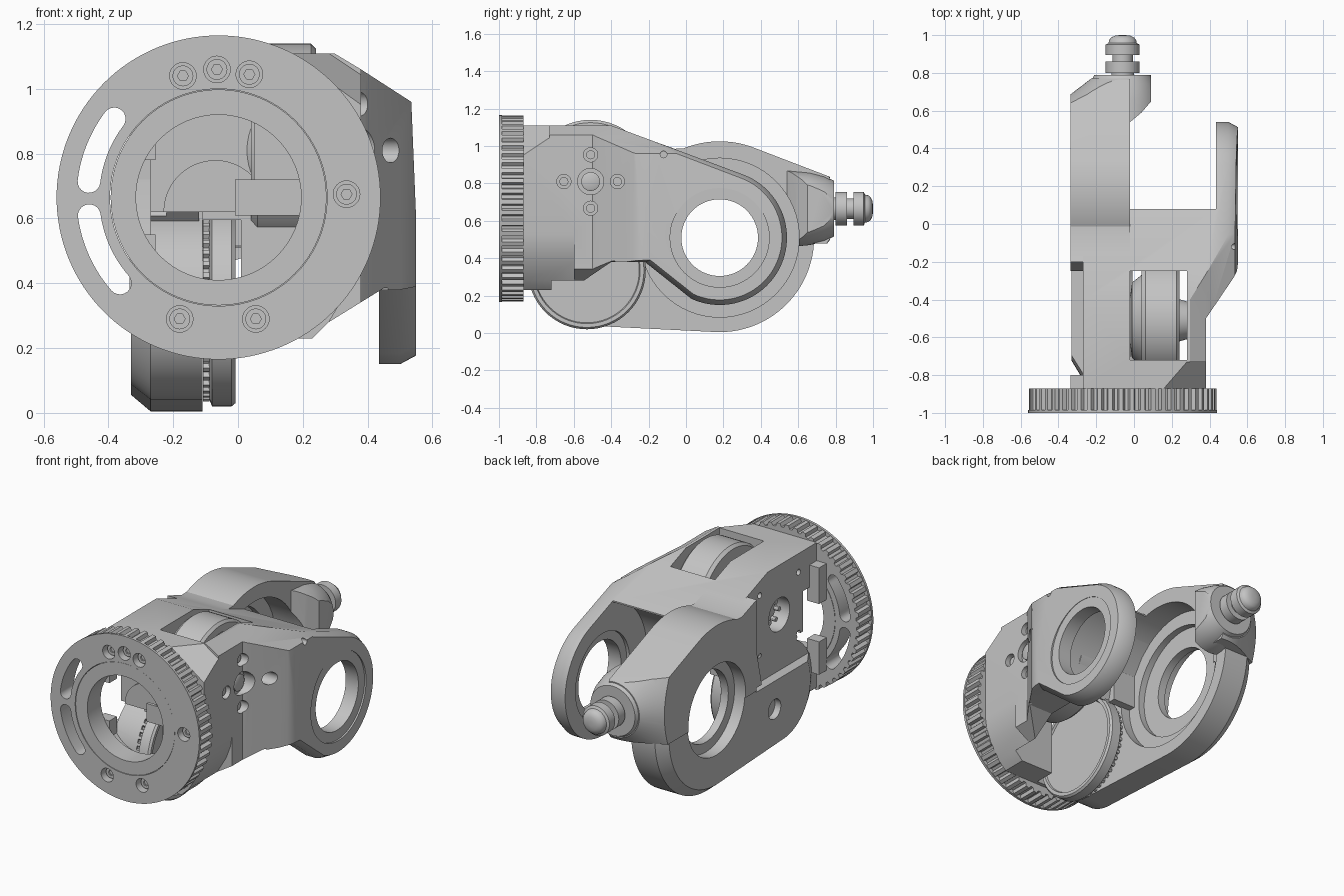
import bpy, bmesh, math
from math import cos, sin, pi, radians

if "Cube" in bpy.data.objects:
    bpy.data.objects.remove(bpy.data.objects["Cube"])

grey = bpy.data.materials.new("plain grey")
grey.use_nodes = True
colour = (0.55, 0.55, 0.55, 1)
grey.diffuse_color = colour
grey.node_tree.nodes["Principled BSDF"].inputs["Base Color"].default_value = colour

RING = (0.18, 0.51)      # arm bearing axis (y, z)
AXLE = (-0.51, 0.81)     # upper pulley axis (y, z)
LOWER = (-0.53, 0.335)   # lower pulley axis (y, z)
FLANGE = (-0.06, 0.665)  # front flange axis (x, z)


def place(axis, u, v, w):
    return {"x": (w, u, v), "y": (u, w, v), "z": (u, v, w)}[axis]


def arc(c, r, a=0, b=360, n=64):
    full = abs(b - a) == 360
    steps = n if full else n + 1
    return [(c[0] + r * cos(radians(a + (b - a) * i / n)),
             c[1] + r * sin(radians(a + (b - a) * i / n))) for i in range(steps)]


def prism(name, pts, axis, layers, centre=(0, 0), hull=False):
    """Stack scaled copies of an outline along an axis; layers are (position, scale)."""
    bm = bmesh.new()
    rows = [[bm.verts.new(place(axis, centre[0] + (u - centre[0]) * s,
                                centre[1] + (v - centre[1]) * s, w))
             for u, v in pts] for w, s in layers]
    if hull:
        bmesh.ops.convex_hull(bm, input=bm.verts[:])
        loose = [v for v in bm.verts if not v.link_faces]
        bmesh.ops.delete(bm, geom=loose, context="VERTS")
        bmesh.ops.dissolve_limit(bm, angle_limit=0.01, verts=bm.verts[:], edges=bm.edges[:])
    else:
        bm.faces.new(rows[0])
        bm.faces.new(rows[-1])
        for lo, hi in zip(rows, rows[1:]):
            for i in range(len(pts)):
                j = (i + 1) % len(pts)
                bm.faces.new((lo[i], lo[j], hi[j], hi[i]))
    bmesh.ops.recalc_face_normals(bm, faces=bm.faces[:])
    me = bpy.data.meshes.new(name)
    bm.to_mesh(me)
    bm.free()
    ob = bpy.data.objects.new(name, me)
    me.materials.append(grey)
    bpy.context.collection.objects.link(ob)
    return ob


def cyl(name, axis, c, a, b, r, n=64):
    return prism(name, arc(c, r, n=n), axis, [(a, 1), (b, 1)], c)


def box(name, x, y, z):
    return prism(name, [(x[0], y[0]), (x[1], y[0]), (x[1], y[1]), (x[0], y[1])],
                 "z", [(z[0], 1), (z[1], 1)])


def boolean(ob, tools, operation="DIFFERENCE", keep=False):
    bpy.context.view_layer.objects.active = ob
    for t in tools:
        m = ob.modifiers.new("cut", "BOOLEAN")
        m.operation, m.solver, m.object = operation, "EXACT", t
        bpy.ops.object.modifier_apply(modifier=m.name)
        if not keep:
            bpy.data.objects.remove(t)
    return ob


def turned(name, axis, c, profile):
    """Turned part from (position, radius) pairs."""
    return prism(name, arc(c, 1), axis, profile, c)


# Main body with its right arm: side profile crossed with plan and front outlines
side = [(-0.87, 1.11), (-0.4, 1.11)] + arc(RING, 0.36, 69, -115, 48) + \
       [(-0.22, 0.38), (-0.4, 0.38), (-0.62, 0.23), (-0.87, 0.23)]
body = prism("body_and_arm", side, "x", [(-0.27, 1), (0.5, 1), (0.56, 0.91)], RING)
plan = [(-0.4, -0.9), (0.38, -0.9), (0.38, -0.5), (0.395, -0.48), (0.415, -0.45), (0.53, -0.28),
        (0.545, -0.25), (0.55, -0.21), (0.55, 0.6), (0.435, 0.6), (0.435, 0.08), (-0.4, 0.08)]
front = [(-0.5, 0), (0.7, 0), (0.56, 0.35), (0.535, 0.96), (0.38, 1.06), (0.28, 1.12), (-0.5, 1.12)]
boolean(body, [prism("plan", plan, "z", [(-0.1, 1), (1.3, 1)]),
               prism("front", front, "y", [(-1, 1), (1, 1)])], "INTERSECT")
corner = [(0.2, 0.2), (0.28, 0.28), (0.34, 0.38), (0.37, 0.46), (0.38, 0.53), (0.7, 0.53), (0.7, 0.2)]
under = [(0.2, 0.2), (0.28, 0.28), (0.45, 0.385), (0.7, 0.385), (0.7, 0.2)]
wedge = prism("wedge", [(0.15, -0.88), (0.28, -0.73), (0.4, -0.73), (0.4, -0.88)],
              "z", [(1.3, 1), (1.11, 1)])
for v in wedge.data.vertices:
    if v.co.z < 1.2 and v.co.x > 0.3:
        v.co.z = 1.03 if v.co.y > -0.8 else 0.93
cuts = [
    wedge,
    cyl("arm_clearance", "x", RING, -0.5, 0.435, 0.425),
    cyl("arm_hole", "x", RING, 0.4, 0.7, 0.205),
    cyl("arm_inner_seat", "x", RING, 0.4, 0.455, 0.26),
    cyl("arm_outer_seat", "x", RING, 0.54, 0.7, 0.265),
    box("pulley_window", (-0.02, 0.28), (-0.72, -0.25), (0.1, 1.3)),
    box("web_tip", (-0.11, 0.28), (-0.3, -0.1), (0.3, 0.5)),
    cyl("front_bore", "y", FLANGE, -1, -0.74, 0.29),
    cyl("lower_pulley_slot", "x", LOWER, -0.12, 0.01, 0.335),
    prism("round_corner", corner, "y", [(-1, 1), (-0.6, 1)]),
    prism("under_corner", under, "y", [(-0.61, 1), (-0.38, 1)]),
    cyl("left_hub_hole", "x", AXLE, -0.4, -0.1, 0.1),
    prism("left_opening", [(-0.78, 0.62), (-0.7, 0.62), (-0.62, 0.54), (-0.4, 0.54), (-0.32, 0.48),
                           (-0.4, 0.42), (-0.78, 0.42)], "x", [(-0.4, 1), (-0.11, 1)]),
    cyl("pin_hole", "x", (-0.12, 0.955), 0.5, 0.7, 0.018, n=16),
    cyl("axle_pocket", "x", AXLE, 0.35, 0.7, 0.07, n=32),
]
for dy, dz in ((0.143, 0), (-0.143, 0), (0, 0.143), (0, -0.143)):
    at = (AXLE[0] + dy, AXLE[1] + dz)
    cuts.append(cyl("screw_pocket", "x", at, 0.34, 0.7, 0.038, n=24))
    cyl("side_screw", "x", at, 0.33, 0.36, 0.024, n=24)
    at = (AXLE[0] + dy * 1.3 + dz * 1.3, AXLE[1] + dz * 1.3 - dy * 1.3)
    cuts.append(cyl("left_screw_hole", "x", at, -0.4, -0.22, 0.018, n=16))
boolean(body, cuts)

# Left front ribs and the guards inside the front bore
for low, high in ((0.35, 0.55), (0.78, 1.0)):
    box("left_front_rib", (-0.335, -0.255), (-0.872, -0.8), (low, high))
box("bore_guard", (0.05, 0.25), (-0.86, -0.845), (0.61, 0.9))
box("bore_crossbar", (-0.01, 0.25), (-0.865, -0.845), (0.61, 0.72))
prism("bore_hub", arc((-0.07, 0.62), 0.16, 0, 180, 24), "y", [(-0.76, 1), (-0.7, 1)])

# Left housing plate, reaching from the lower pulley round the ring to the knob boss
outline = arc(RING, 0.505, n=96) + arc(LOWER, 0.295)
housing = prism("left_housing", outline, "x", [(-0.33, 0.9), (-0.27, 1), (-0.11, 1)], RING, hull=True)
rim_pts = arc(RING, 0.515, n=96) + [(0.77, 0.835), (0.77, 0.48)]
rim = prism("left_housing_rim", rim_pts, "x", [(-0.335, 1), (-0.02, 1)], RING, hull=True)
shoulder = prism("left_shoulder", [(-0.2, 1.035), (-0.06, 0.985), (0.06, 0.99), (0.04, 0.93),
                                   (-0.05, 0.87), (-0.13, 0.8), (-0.2, 0.7), (-0.2, 0.5), (-0.25, 0.5),
                                   (-0.2, 0.72)], "x", [(-0.335, 1), (-0.02, 1)])
# The far end of the rim is turned to a cone about the knob axis
end_cone = turned("end_cone", "y", FLANGE, [(-1, 2), (0.5, 0.75), (0.6, 0.42), (0.685, 0.278), (0.79, 0.14)])
boolean(rim, [box("below", (-0.5, 0.5), (-1, 0.9), (-0.3, 0.48)),
              box("before", (-0.5, 0.5), (-1, -0.2), (0.3, 1.2))])
boolean(rim, [end_cone], "INTERSECT")
boolean(housing, [box("side_recess", (-0.5, -0.27), (-1, -0.2), (0.47, 1.2)),
                  box("top_recess", (-0.5, 0), (-1, -0.2), (0.62, 1.2)),
                  cyl("dish", "x", (-0.38, 0.3), -0.5, -0.29, 0.06, n=32)])
bores = [cyl("inner_bore", "x", RING, -0.17, 0.3, 0.425),
         cyl("bearing_seat", "x", RING, -0.21, 0.3, 0.34),
         cyl("through_hole", "x", RING, -0.5, 0.3, 0.215),
         cyl("outer_seat", "x", RING, -0.5, -0.26, 0.275)]
for part in (housing, rim):
    boolean(part, bores, keep=True)

# Knob boss and knob
boss = turned("knob_boss", "y", FLANGE, [(0.5, 0.21), (0.66, 0.195), (0.74, 0.175), (0.79, 0.15)])
slope = [(-0.02, 0.4), (-0.02, 0.54), (0.04, 0.59), (0.1, 0.66), (0.3, 0.66), (0.3, 0.4)]
boolean(boss, bores[:1] + [prism("boss_slope", slope, "z", [(0, 1), (1.2, 1)]),
                           box("boss_side", (0.09, 0.4), (0.4, 0.9), (0, 1.2))])
for b in bores[1:]:
    bpy.data.objects.remove(b)
turned("knob", "y", FLANGE, [(0.77, 0.06), (0.8, 0.06), (0.8, 0.09), (0.86, 0.09), (0.86, 0.055),
                             (0.895, 0.055), (0.895, 0.09), (0.95, 0.09), (0.957, 0.075),
                             (0.975, 0.071), (0.988, 0.06), (0.997, 0.04), (1.0, 0.015)])

# Upper pulley, axle and hub
turned("upper_pulley", "x", AXLE, [(0.04, 0.27), (0.04, 0.315), (0.06, 0.33), (0.225, 0.33),
                                   (0.24, 0.315), (0.24, 0.27), (0.21, 0.26), (0.21, 0.12), (0.28, 0.1)])
turned("pulley_hub", "x", AXLE, [(-0.2, 0.06), (-0.03, 0.06), (-0.01, 0.2), (0.04, 0.24)])
turned("axle", "x", AXLE, [(0.2, 0.05), (0.365, 0.05), (0.37, 0.04)])
for at in arc(AXLE, 0.06, n=6):
    cyl("hub_pin", "x", at, -0.23, -0.15, 0.014, n=12)

# Lower pulley with a toothed flank
turned("lower_pulley", "x", LOWER, [(-0.09, 0.29), (-0.08, 0.315), (-0.02, 0.315), (-0.008, 0.305),
                                    (-0.008, 0.285), (-0.02, 0.28)])


def gear(c, count, low, high):
    pts = []
    for i in range(count):
        for f, r in ((0, low), (0.3, low), (0.45, high), (0.85, high)):
            a = 2 * pi * (i + f) / count
            pts.append((c[0] + r * cos(a), c[1] + r * sin(a)))
    return pts


prism("lower_pulley_teeth", gear(LOWER, 48, 0.285, 0.3), "x", [(-0.108, 1), (-0.088, 1)])

# Front flange: thin plate with a toothed rim behind it
plates = [cyl("flange_front", "y", FLANGE, -1, -0.985, 0.5, n=128),
          prism("flange_teeth", gear(FLANGE, 54, 0.477, 0.497), "y", [(-0.985, 1), (-0.87, 1)])]


def slot(a, b):
    mid, half = 0.403, 0.035
    ends = [(FLANGE[0] + mid * cos(radians(t)), FLANGE[1] + mid * sin(radians(t))) for t in (a, b)]
    pts = arc(FLANGE, mid + half, a, b, 16) + arc(ends[1], half, b, b + 180, 10)[1:-1] + \
        arc(FLANGE, mid - half, b, a, 16) + arc(ends[0], half, a + 180, a + 360, 10)[1:-1]
    return prism("slot", pts, "y", [(-1.1, 1), (-0.8, 1)])


tools = [slot(143, 173), slot(188, 221), cyl("ring_seat", "y", FLANGE, -1.1, -0.8, 0.335, n=96)]
for at in ((-0.17, 1.04), (-0.065, 1.06), (0.035, 1.045), (0.335, 0.675), (0.055, 0.29), (-0.18, 0.29)):
    tools.append(cyl("screw_hole", "y", at, -1.1, -0.95, 0.041, n=32))
    head = cyl("flange_screw", "y", at, -0.965, -0.94, 0.032, n=32)
    boolean(head, [cyl("socket", "y", at, -1, -0.955, 0.017, n=6)])
for p in plates:
    boolean(p, tools, keep=True)
for t in tools:
    bpy.data.objects.remove(t)
inner = cyl("flange_inner_ring", "y", FLANGE, -0.998, -0.87, 0.333, n=96)
boolean(inner, [cyl("bore", "y", FLANGE, -1.1, -0.8, 0.255)])

# Smooth shading with crisp edges
for ob in bpy.context.view_layer.objects:
    ob.select_set(ob.type == "MESH" and grey.name in ob.data.materials)
bpy.ops.object.shade_smooth_by_angle(angle=radians(30))
